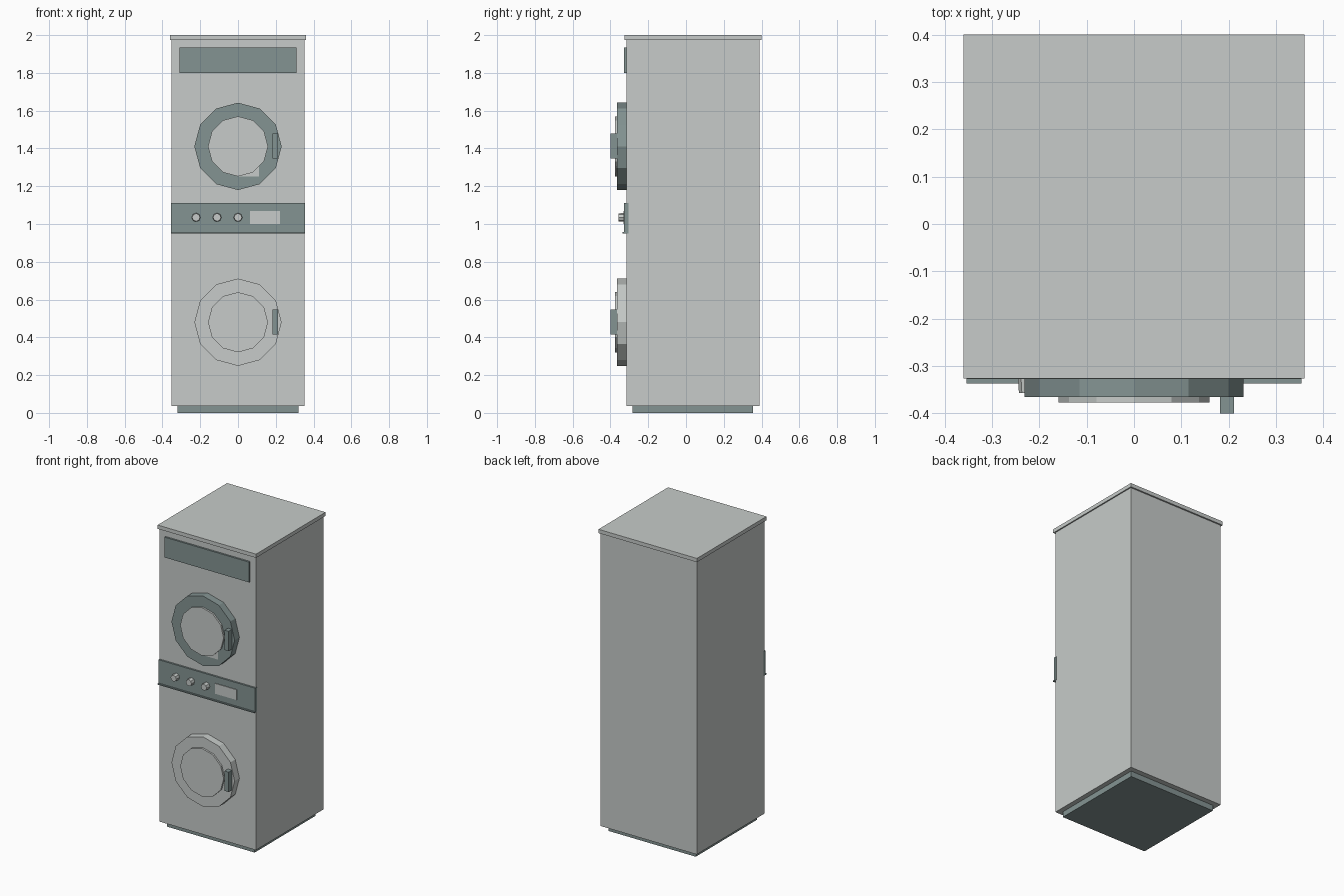
import bpy, bmesh, math
from mathutils import Matrix, Vector

if "Cube" in bpy.data.objects:
    bpy.data.objects.remove(bpy.data.objects["Cube"])


def material(name, rgb):
    m = bpy.data.materials.new(name)
    m.diffuse_color = (*rgb, 1.0)
    m.use_nodes = True
    m.node_tree.nodes["Principled BSDF"].inputs["Base Color"].default_value = m.diffuse_color
    return m


LIGHT = material("pale grey enamel", (0.57, 0.60, 0.585))
DARK = material("slate grey trim", (0.23, 0.295, 0.29))


def finish(name, bm, mat):
    me = bpy.data.meshes.new(name)
    bm.to_mesh(me)
    bm.free()
    me.materials.append(mat)
    ob = bpy.data.objects.new(name, me)
    bpy.context.collection.objects.link(ob)
    return ob


def box(name, lo, hi, mat):
    lo, hi = Vector(lo), Vector(hi)
    bm = bmesh.new()
    bmesh.ops.create_cube(bm, size=1.0, matrix=Matrix.Translation((lo + hi) / 2)
                          @ Matrix.Diagonal((*(hi - lo), 1.0)))
    return finish(name, bm, mat)


def disc(name, x, z, r, y_front, y_back, sides, mat, r_front=None):
    """Flat-faced drum along y, with one vertex pointing straight up."""
    bm = bmesh.new()
    rings = []
    for y, rad in ((y_front, r_front or r), (y_back, r)):
        rings.append([bm.verts.new((x + rad * math.sin(2 * math.pi * i / sides), y,
                                    z + rad * math.cos(2 * math.pi * i / sides)))
                      for i in range(sides)])
    for ring in rings:
        bm.faces.new(ring)
    for i in range(sides):
        j = (i + 1) % sides
        bm.faces.new((rings[0][i], rings[0][j], rings[1][j], rings[1][i]))
    bmesh.ops.recalc_face_normals(bm, faces=bm.faces)
    return finish(name, bm, mat)


# Cabinet
FRONT = -0.315
box("plinth", (-0.32, -0.283, 0), (0.32, 0.355, 0.04), DARK)
box("cabinet", (-0.352, FRONT, 0.037), (0.352, 0.39, 1.978), LIGHT)
box("top_slab", (-0.36, -0.326, 1.975), (0.36, 0.40, 2.0), LIGHT)
box("upper_panel", (-0.31, -0.327, 1.80), (0.31, FRONT + 0.01, 1.934), DARK)

# Control strip with knobs and display
box("control_strip", (-0.354, -0.327, 0.955), (0.354, FRONT + 0.01, 1.112), DARK)
box("control_strip_lip", (-0.354, -0.337, 0.951), (0.354, FRONT + 0.01, 0.958), DARK)
box("display", (0.063, -0.331, 1.0), (0.222, -0.32, 1.068), LIGHT)
for i, x in enumerate((-0.222, -0.111, 0.0)):
    disc(f"knob_{i + 1}", x, 1.035, 0.024, -0.357, -0.32, 8, LIGHT, r_front=0.021)

# Doors: ring, raised glass, small glint plate behind the glass, handle
for level, z, ring_mat in (("upper", 1.411, DARK), ("lower", 0.48, LIGHT)):
    disc(f"{level}_door_ring", 0, z, 0.231, -0.365, FRONT + 0.01, 12, ring_mat)
    disc(f"{level}_door_glass", 0, z, 0.159, -0.377, -0.36, 12, LIGHT)
    box(f"{level}_door_handle", (0.182, -0.40, z - 0.064), (0.211, -0.36, z + 0.067), DARK)
box("upper_glint_plate", (0.0, -0.368, 1.252), (0.11, -0.362, 1.31), LIGHT)
box("lower_glint_plate", (-0.108, -0.368, 0.351), (-0.02, -0.362, 0.40), LIGHT)
